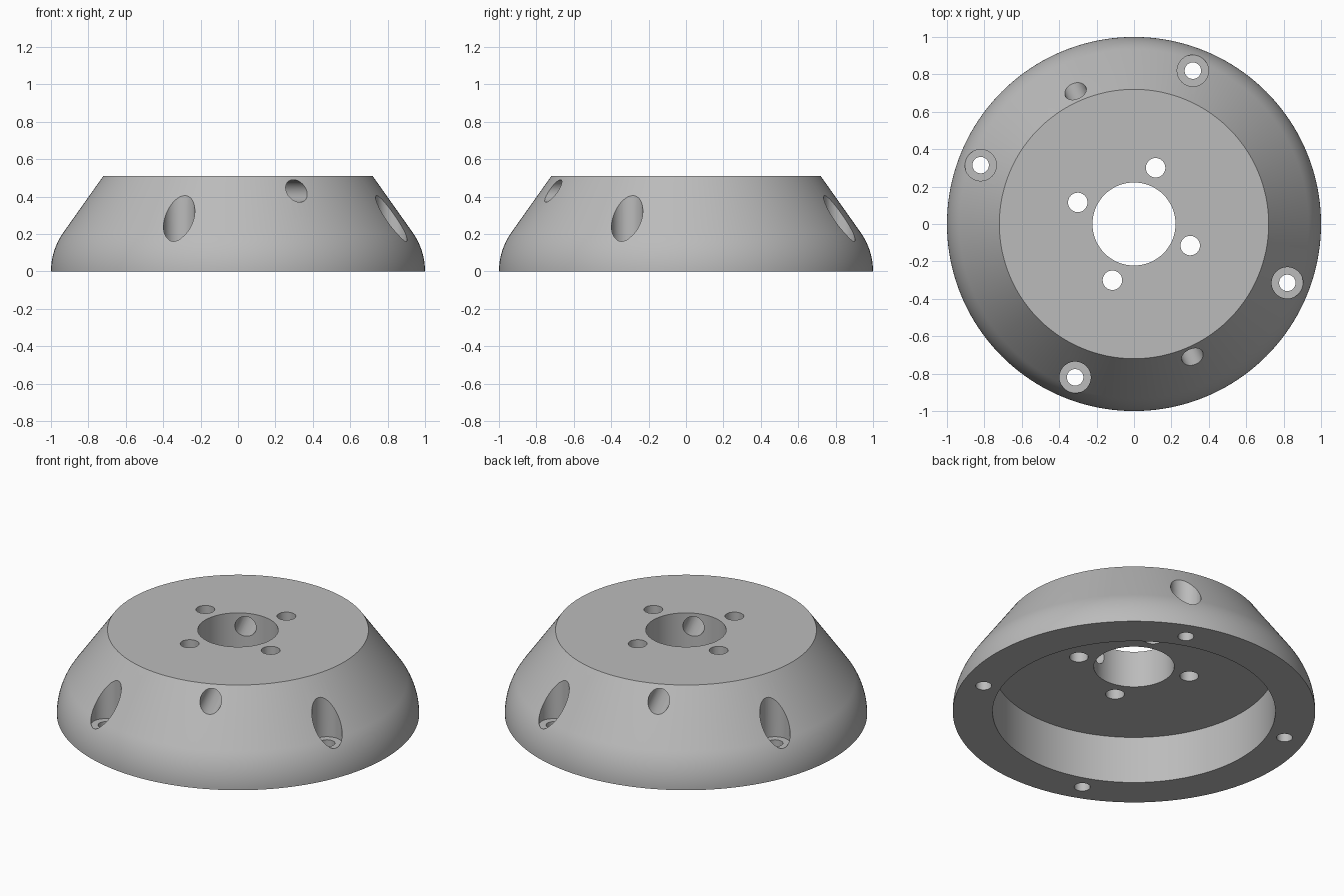
import bpy
import bmesh
from math import radians, sin, cos, pi
from mathutils import Matrix, Vector

if "Cube" in bpy.data.objects:
    bpy.data.objects.remove(bpy.data.objects["Cube"])

SEGMENTS = 160
HEIGHT = 0.51
BOLT_ANGLE = radians(69)


def make_object(name, bm):
    bmesh.ops.recalc_face_normals(bm, faces=bm.faces)
    mesh = bpy.data.meshes.new(name)
    bm.to_mesh(mesh)
    bm.free()
    obj = bpy.data.objects.new(name, mesh)
    bpy.context.collection.objects.link(obj)
    return obj


def add_drill(bm, matrix, radius, length, sides=48):
    bmesh.ops.create_cone(bm, cap_ends=True, segments=sides, radius1=radius,
                          radius2=radius, depth=length, matrix=matrix)


def subtract(body, bm, name):
    cutter = make_object(name, bm)
    cutter.hide_render = True
    mod = body.modifiers.new(name, 'BOOLEAN')
    mod.operation = 'DIFFERENCE'
    mod.solver = 'EXACT'
    mod.object = cutter
    bpy.context.view_layer.objects.active = body
    bpy.ops.object.modifier_apply(modifier=mod.name)
    bpy.data.objects.remove(cutter)


# Hub body: rounded skirt, conical side, flat top, central bore, recess below
arc_r = 0.36
skirt = [(1 - arc_r + arc_r * cos(a), arc_r * sin(a))
         for a in (radians(35.4) * i / 12 for i in range(13))]
profile = skirt + [(0.72, HEIGHT), (0.222, HEIGHT), (0.222, 0.287),
                   (0.78, 0.287), (0.78, 0)]
bm = bmesh.new()
rings = []
for i in range(SEGMENTS):
    turn = Matrix.Rotation(2 * pi * i / SEGMENTS, 3, 'Z')
    rings.append([bm.verts.new(turn @ Vector((r, 0, z))) for r, z in profile])
for i, ring in enumerate(rings):
    nxt = rings[(i + 1) % SEGMENTS]
    for j in range(len(profile)):
        k = (j + 1) % len(profile)
        bm.faces.new((ring[j], nxt[j], nxt[k], ring[k]))
hub = make_object("hub_body", bm)

# Counterbored rim holes and bolt holes around the bore
wells, holes = bmesh.new(), bmesh.new()
for i in range(4):
    turn = Matrix.Rotation(BOLT_ANGLE + i * pi / 2, 4, 'Z')
    add_drill(wells, turn @ Matrix.Translation((0.878, 0, 0.66)), 0.084, 1)
    add_drill(holes, turn @ Matrix.Translation((0.878, 0, 0)), 0.044, 2)
    add_drill(holes, turn @ Matrix.Translation((0.322, 0, 0)), 0.052, 2)
subtract(hub, wells, "rim_well_cutter")
subtract(hub, holes, "bolt_hole_cutter")

# Horizontal cross hole through both sides and the bore
cross = bmesh.new()
add_drill(cross, Matrix.Translation((0, 0, 0.43))
          @ Matrix.Rotation(radians(-66.2), 4, 'Z')
          @ Matrix.Rotation(pi / 2, 4, 'Y'), 0.06, 3)
subtract(hub, cross, "cross_hole_cutter")

# Single grey finish
grey = bpy.data.materials.new("plain_grey")
grey.use_nodes = True
colour = (0.5, 0.5, 0.5, 1)
grey.diffuse_color = colour
grey.node_tree.nodes["Principled BSDF"].inputs["Base Color"].default_value = colour
hub.data.materials.clear()
hub.data.materials.append(grey)

bpy.ops.object.select_all(action='DESELECT')
hub.select_set(True)
bpy.context.view_layer.objects.active = hub
bpy.ops.object.shade_smooth_by_angle(angle=radians(25))
